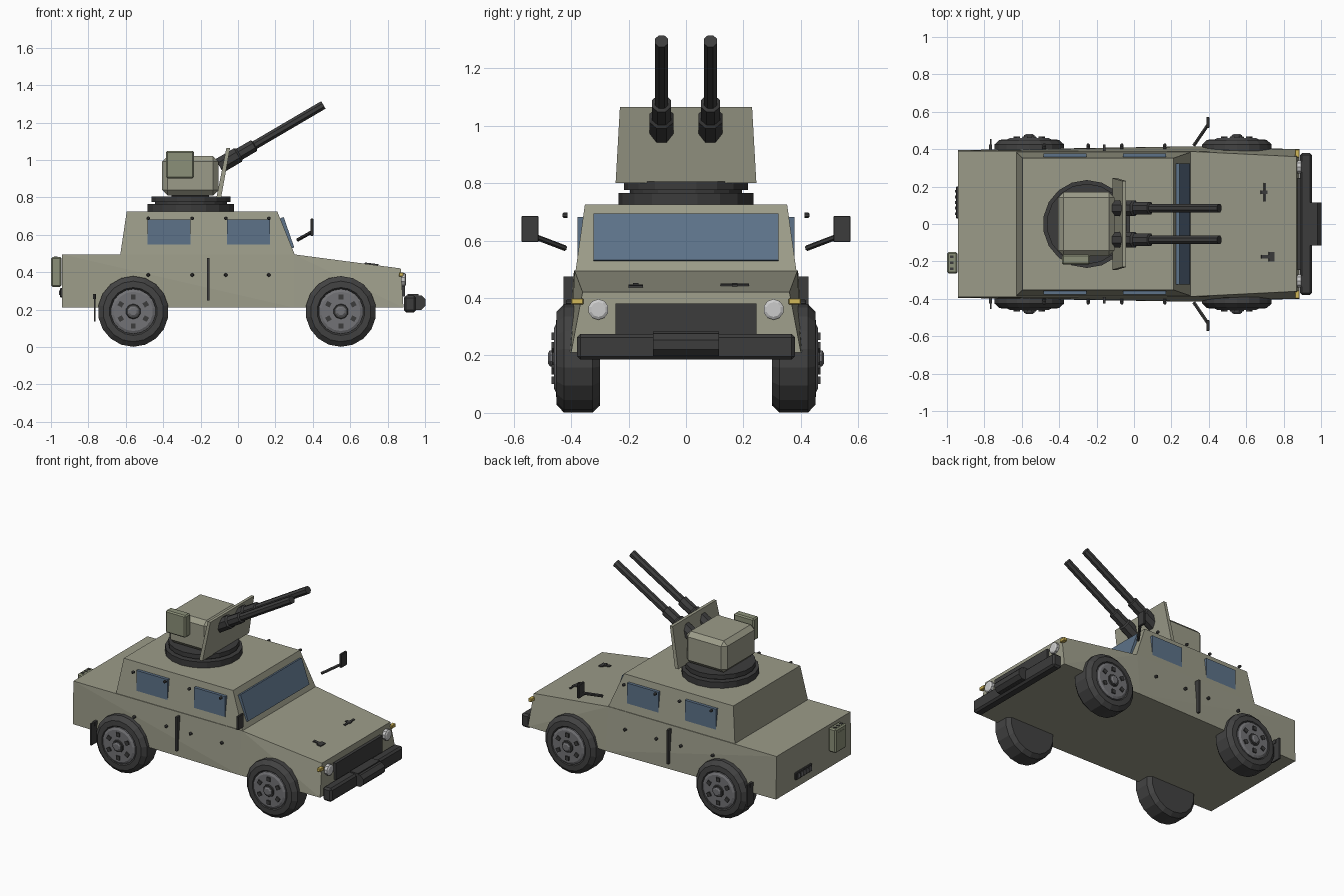
import bpy, bmesh, math
from mathutils import Vector, Euler

if "Cube" in bpy.data.objects:
    bpy.data.objects.remove(bpy.data.objects["Cube"])


def mat(name, r, g, b):
    m = bpy.data.materials.new(name)
    m.diffuse_color = (r, g, b, 1)
    m.use_nodes = True
    m.node_tree.nodes["Principled BSDF"].inputs["Base Color"].default_value = m.diffuse_color
    return m


OLIVE = mat("olive_paint", 0.33, 0.33, 0.25)
PANEL = mat("panel_green", 0.26, 0.28, 0.19)
DARK = mat("dark_metal", 0.045, 0.045, 0.045)
RUBBER = mat("rubber", 0.055, 0.055, 0.055)
STEEL = mat("steel", 0.17, 0.17, 0.18)
GLASS = mat("glass", 0.11, 0.17, 0.25)
LAMP = mat("lamp", 0.55, 0.55, 0.57)
AMBER = mat("amber", 0.65, 0.48, 0.1)


def finish(bm, name, m):
    bmesh.ops.recalc_face_normals(bm, faces=bm.faces[:])
    me = bpy.data.meshes.new(name)
    bm.to_mesh(me)
    bm.free()
    me.materials.append(m)
    ob = bpy.data.objects.new(name, me)
    bpy.context.collection.objects.link(ob)
    return ob


def box(name, c, size, m, bevel=0, rot=(0, 0, 0)):
    bm = bmesh.new()
    bmesh.ops.create_cube(bm, size=1)
    for v in bm.verts:
        v.co = Vector(a * b for a, b in zip(v.co, size))
    if bevel:
        bmesh.ops.bevel(bm, geom=bm.edges[:], offset=bevel, segments=1, affect='EDGES')
    R = Euler(rot).to_matrix()
    for v in bm.verts:
        v.co = R @ v.co + Vector(c)
    return finish(bm, name, m)


def hull(name, sections, m):
    """Convex solid from (x, z, half width) points mirrored in y."""
    bm = bmesh.new()
    for x, z, w in sections:
        bm.verts.new((x, w, z))
        bm.verts.new((x, -w, z))
    bmesh.ops.convex_hull(bm, input=bm.verts[:])
    bmesh.ops.dissolve_limit(bm, angle_limit=0.002, verts=bm.verts[:], edges=bm.edges[:])
    return finish(bm, name, m)


def lathe(name, origin, axis, profile, n, m):
    """Turned solid: profile of (distance along axis, radius)."""
    q = Vector(axis).to_track_quat('Z', 'Y')
    bm = bmesh.new()
    rings = []
    for t, r in profile:
        ring = []
        for i in range(n):
            a = 2 * math.pi * (i + 0.5) / n
            p = Vector((r * math.cos(a), r * math.sin(a), t))
            ring.append(bm.verts.new(q @ p + Vector(origin)))
        rings.append(ring)
    for a, b in zip(rings, rings[1:]):
        for i in range(n):
            j = (i + 1) % n
            bm.faces.new((a[i], a[j], b[j], b[i]))
    bm.faces.new(rings[0])
    bm.faces.new(rings[-1])
    return finish(bm, name, m)


# Body and cabin
hull("body", [(-.94, .21, .395), (-.94, .495, .39), (.30, .495, .388),
              (.87, .42, .36), (.885, .21, .40), (.30, .21, .415)], OLIVE)
hull("cabin", [(-.63, .49, .385), (.305, .49, .385), (.21, .725, .352), (-.595, .725, .352)], OLIVE)
box("windshield", (.263, 0, .61), (.02, .645, .172), GLASS, rot=(0, -.335, 0))

# Front end: grille, bumper, winch
box("grille", (.88, 0, .325), (.025, .49, .11), DARK)
box("bumper", (.92, 0, .23), (.065, .76, .09), DARK, .012)
lathe("winch_drum", (.965, -.115, .237), (0, 1, 0), [(0, .042), (.23, .042)], 8, DARK)
box("winch_plate", (.935, 0, .24), (.06, .23, .085), DARK)

# Hood fittings
for name, x, y, sx, sy in (("hood_handle", .70, .17, .012, .10), ("hood_handle_stem", .695, .17, .035, .02),
                           ("hood_latch", .715, -.175, .07, .02), ("hood_latch_head", .735, -.175, .03, .05)):
    box(name, (x, y, .445 - (x - .70) * .125), (sx, sy, .008), DARK, rot=(0, .131, 0))

# Parts on both sides
for s in (1, -1):
    lathe("headlight", (.865, s * .305, .36), (1, 0, 0), [(0, .036), (.028, .036), (.034, .026)], 10, LAMP)
    box("indicator", (.872, s * .378, .388), (.025, .043, .022), AMBER, .003)
    box("door_seam", (-.16, s * .408, .362), (.014, .036, .225), DARK)
    box("mudflap", (-.766, s * .42, .21), (.01, .07, .145), DARK)
    box("mudflap_bracket", (-.766, s * .40, .27), (.016, .05, .025), DARK)
    for x in (-.37, .055):
        box("side_window", (x, s * .366, .61), (.23, .022, .145), GLASS)
    for x in (-.48, -.065, -.245, .165):
        for z in (.385, .688):
            y = .40 if z < .5 else .412
            lathe("rivet", (x, s * y, z), (0, s, 0), [(0, .01), (.012, .01), (.018, .006)], 6, DARK)
    # Mirrors on outrigger arms
    a, b = Vector((.32, s * .42, .573)), Vector((.395, s * .53, .615))
    lathe("mirror_arm", a, b - a, [(0, .01), ((b - a).length, .01)], 6, DARK)
    box("mirror", (.395, s * .543, .64), (.016, .06, .092), DARK, .003)
    # Wheels
    for x in (-.56, .55):
        z = .19
        lathe("tire", (x, s * .30, z), (0, s, 0),
              [(0, .165), (.025, .189), (.125, .189), (.15, .162), (.152, .128), (.14, .118)], 18, RUBBER)
        lathe("rim", (x, s * .43, z), (0, s, 0), [(0, .12), (.022, .12), (.03, .105)], 18, STEEL)
        lathe("hub_base", (x, s * .45, z), (0, s, 0), [(0, .045), (.017, .038)], 10, DARK)
        lathe("hub_cap", (x, s * .45, z), (0, s, 0), [(0, .03), (.024, .03), (.03, .02)], 8, STEEL)
        for i in range(6):
            t = math.pi * (i + .5) / 3
            box("rim_slot", (x + .077 * math.cos(t), s * .46, z + .077 * math.sin(t)),
                (.026, .016, .026), DARK, rot=(0, -t, 0))

# Rear storage can and vent
box("rear_can", (-.971, -.208, .402), (.055, .115, .16), PANEL, .008)
for y in (-.24, -.208, -.176):
    box("can_cap", (-.975, y, .481), (.018, .014, .008), DARK)
box("can_rib", (-.998, -.208, .40), (.004, .07, .11), PANEL)
box("rear_vent", (-.945, .115, .29), (.015, .17, .05), DARK, .004)
for i in range(5):
    box("vent_slot", (-.953, .055 + .03 * i, .29), (.008, .015, .026), STEEL)

# Turret ring and housing
lathe("turret_ring", (-.252, 0, .72), (0, 0, 1),
      [(0, .235), (.045, .235), (.045, .195), (.055, .195), (.055, .215), (.085, .215)], 18, DARK)
box("turret_neck", (-.255, 0, .805), (.2, .24, .03), DARK)
box("turret_housing", (-.255, 0, .915), (.30, .34, .21), OLIVE, .028)
box("ammo_box", (-.31, -.19, .975), (.148, .055, .148), PANEL, .008)
hull("gun_shield", [(-.115, .80, .245), (-.09, .80, .245), (-.042, 1.065, .23), (-.062, 1.065, .23)], OLIVE)

# Twin guns
d = Vector((math.cos(.53), 0, math.sin(.53)))
for s in (1, -1):
    o = Vector((-.10, s * .085, .968))
    lathe("gun_jacket", o, d, [(0, .045), (.115, .045), (.125, .036), (.215, .036), (.22, .026)], 8, DARK)
    lathe("gun_barrel", o, d, [(.2, .025), (.645, .025)], 8, DARK)
